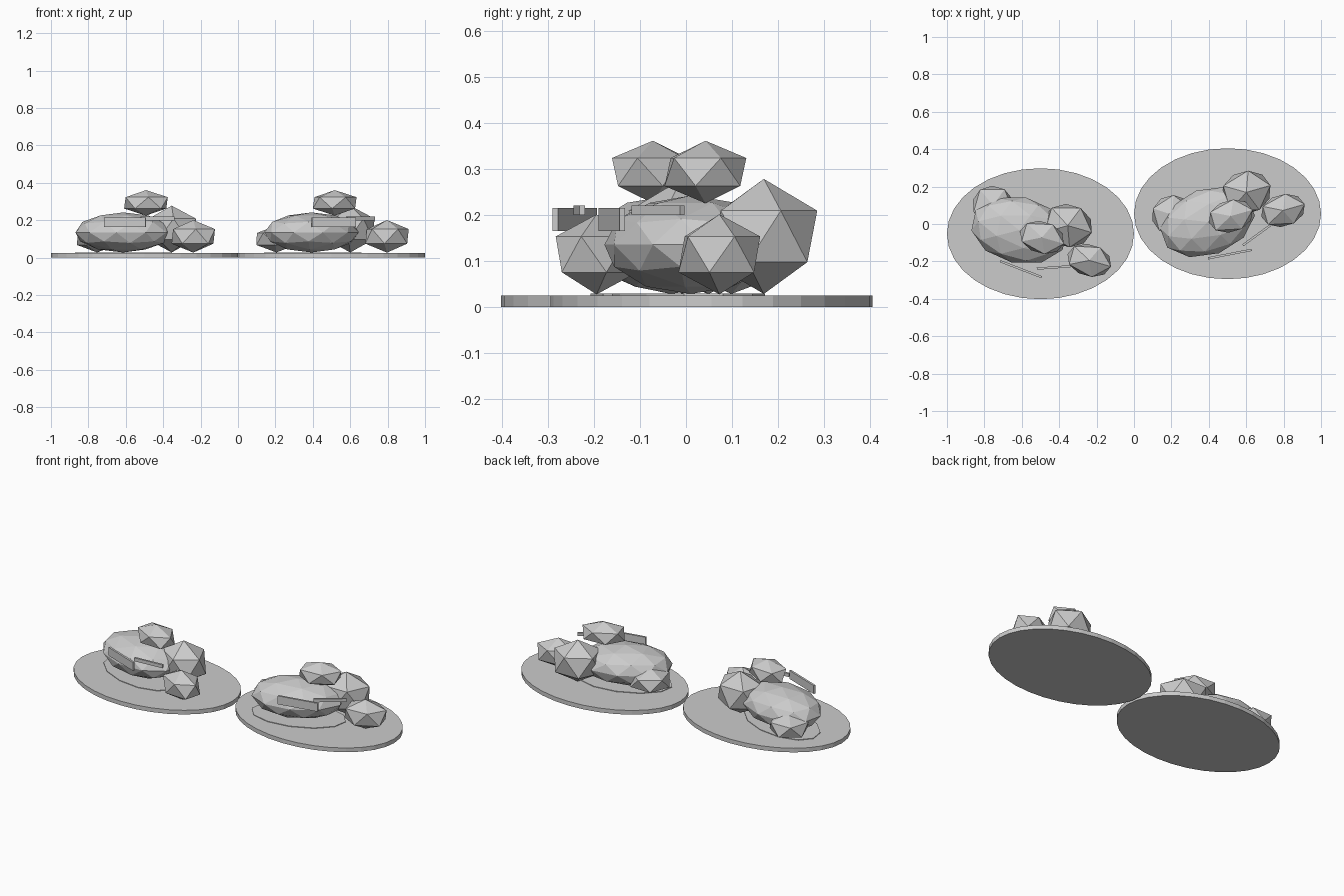
import bpy
from math import radians
from mathutils import Matrix, Vector

if "Cube" in bpy.data.objects:
    bpy.data.objects.remove(bpy.data.objects["Cube"])


def place(obj, name, base, loc, scale, rot):
    """Position a part inside a group given by its (x, y, turn) base."""
    bx, by, turn = base
    p = Matrix.Rotation(radians(turn), 3, 'Z') @ Vector(loc)
    obj.name = name
    obj.location = (bx + p.x, by + p.y, p.z)
    obj.rotation_euler = (0, 0, radians(turn + rot))
    obj.scale = scale


def rock(name, base, loc, radii, rot=0, detail=1):
    bpy.ops.mesh.primitive_ico_sphere_add(subdivisions=detail, radius=1)
    place(bpy.context.object, name, base, loc, radii, rot)


def plate(name, base, loc, radii, thick, sides, rot=0):
    bpy.ops.mesh.primitive_cylinder_add(vertices=sides, radius=1, depth=1)
    place(bpy.context.object, name, base, loc, (*radii, thick), rot)


def slab(name, base, loc, size, rot):
    bpy.ops.mesh.primitive_cube_add(size=1)
    place(bpy.context.object, name, base, loc, size, rot)


# Two rock piles, turned opposite ways on their oval bases
for side, base in (("left", (-0.5, -0.052, -16)), ("right", (0.5, 0.055, 16))):
    # Oval base, kept square to the axes
    plate(side + "_base", (base[0], base[1], 0), (0, 0, 0.0125), (0.5, 0.35), 0.025, 32)
    # Thin ground patch under the main rock
    plate(side + "_patch", base, (-0.11, -0.02, 0.0265), (0.27, 0.155), 0.004, 12)
    # Rocks
    rock(side + "_main_rock", base, (-0.115, -0.013, 0.135), (0.262, 0.178, 0.107), 4, 2)
    rock(side + "_back_rock", base, (0.128, 0.082, 0.153), (0.15, 0.128, 0.125))
    rock(side + "_end_rock", base, (0.29, -0.065, 0.114), (0.135, 0.096, 0.087))
    rock(side + "_rear_rock", base, (-0.285, 0.075, 0.1), (0.125, 0.118, 0.072))
    rock(side + "_top_rock", base, (0.013, -0.017, 0.293), (0.136, 0.096, 0.068))
    # Flat chips in front of the pile
    slab(side + "_long_chip", base, (-0.048, -0.211, 0.19), (0.238, 0.012, 0.05), -5)
    slab(side + "_short_chip", base, (0.117, -0.154, 0.21), (0.18, 0.012, 0.02), 20)
